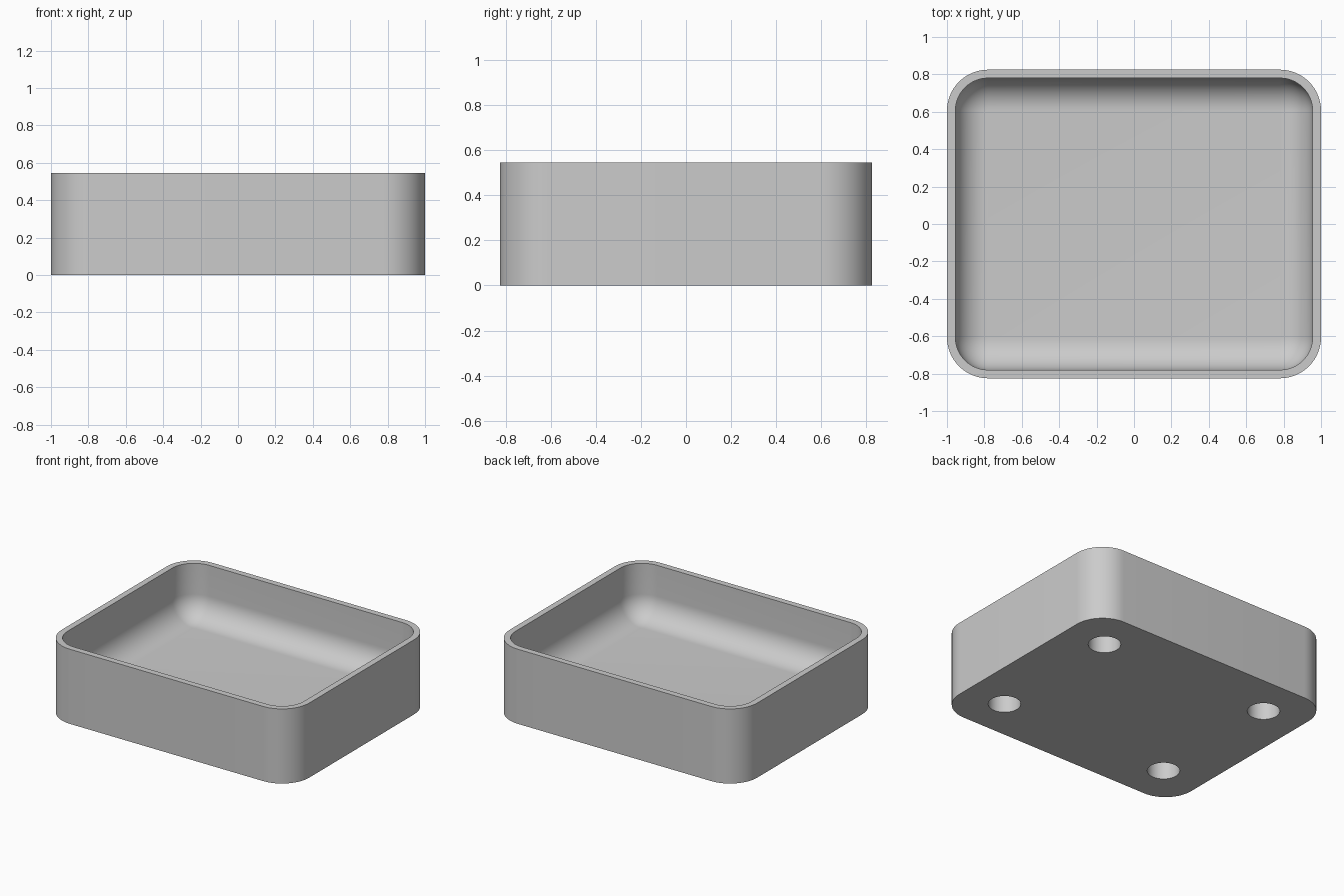
import bpy, bmesh, math

cube = bpy.data.objects.get("Cube")
if cube:
    bpy.data.objects.remove(cube, do_unlink=True)

HALF_X, HALF_Y, HEIGHT = 1.0, 0.825, 0.545
CORNER, WALL, FLOOR, FILLET = 0.22, 0.045, 0.15, 0.17
HOLE_X, HOLE_Y, HOLE_R, HOLE_DEPTH = 0.687, 0.515, 0.108, 0.13
STEPS = 16

grey = bpy.data.materials.new("plain grey")
grey.use_nodes = True
grey.diffuse_color = (0.6, 0.6, 0.6, 1)
grey.node_tree.nodes["Principled BSDF"].inputs["Base Color"].default_value = grey.diffuse_color


def ring(bm, inset, z):
    """Rounded rectangle of vertices, drawn in from the outer wall."""
    radius = CORNER - inset
    verts = []
    for quarter, (sx, sy) in enumerate([(1, 1), (-1, 1), (-1, -1), (1, -1)]):
        for i in range(STEPS + 1):
            a = math.pi / 2 * (quarter + i / STEPS)
            verts.append(bm.verts.new((sx * (HALF_X - CORNER) + radius * math.cos(a),
                                       sy * (HALF_Y - CORNER) + radius * math.sin(a), z)))
    return verts


# Tray body: outer wall, rim, inner wall, rounded transition to the floor
profile = [(0, 0), (0, HEIGHT), (WALL, HEIGHT)]
for i in range(STEPS + 1):
    a = math.pi / 2 * i / STEPS
    profile.append((WALL + FILLET * (1 - math.cos(a)), FLOOR + FILLET * (1 - math.sin(a))))

bm = bmesh.new()
rings = [ring(bm, inset, z) for inset, z in profile]
for low, high in zip(rings, rings[1:]):
    n = len(low)
    for i in range(n):
        j = (i + 1) % n
        bm.faces.new((low[i], low[j], high[j], high[i]))
bm.faces.new(rings[0][::-1])
bm.faces.new(rings[-1])
bmesh.ops.recalc_face_normals(bm, faces=bm.faces)
mesh = bpy.data.meshes.new("tray")
bm.to_mesh(mesh)
bm.free()
tray = bpy.data.objects.new("tray", mesh)
bpy.context.collection.objects.link(tray)
mesh.materials.append(grey)

# Four round blind holes in the underside
bm = bmesh.new()
for sx in (-1, 1):
    for sy in (-1, 1):
        made = bmesh.ops.create_cone(bm, cap_ends=True, segments=48, radius1=HOLE_R,
                                     radius2=HOLE_R, depth=2 * HOLE_DEPTH)
        bmesh.ops.translate(bm, verts=made["verts"], vec=(sx * HOLE_X, sy * HOLE_Y, 0))
mesh = bpy.data.meshes.new("hole_cutters")
bm.to_mesh(mesh)
bm.free()
mesh.materials.append(grey)
cutters = bpy.data.objects.new("hole_cutters", mesh)
cutters.hide_render = True
bpy.context.collection.objects.link(cutters)

cut = tray.modifiers.new("underside_holes", 'BOOLEAN')
cut.operation = 'DIFFERENCE'
cut.solver = 'EXACT'
cut.object = cutters

# Apply the cut, then shade smooth with crisp rims
bpy.ops.object.select_all(action='DESELECT')
tray.select_set(True)
bpy.context.view_layer.objects.active = tray
bpy.ops.object.modifier_apply(modifier=cut.name)
bpy.data.objects.remove(cutters, do_unlink=True)
bpy.ops.object.shade_smooth_by_angle(angle=math.radians(30))
